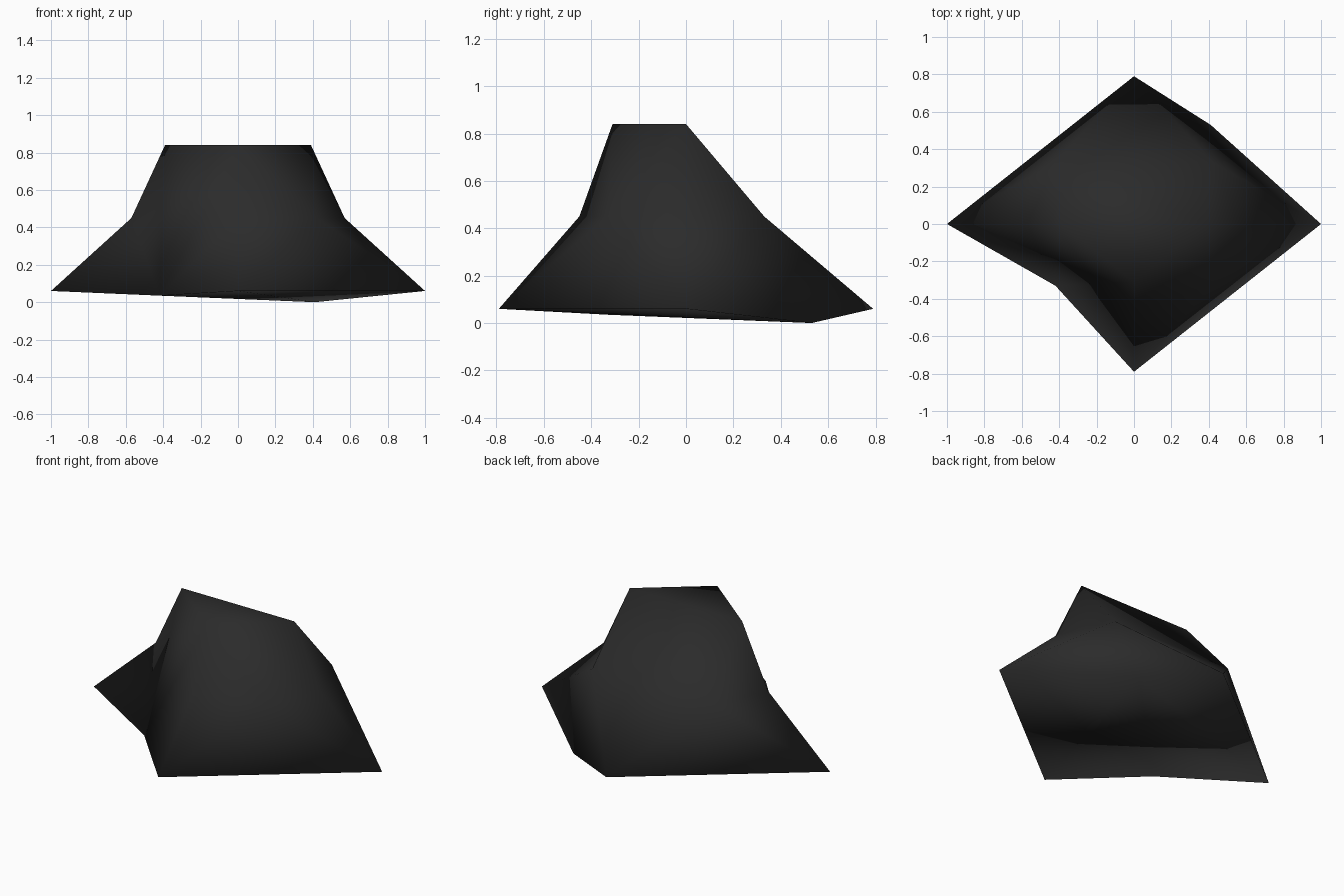
import bpy
import bmesh

if "Cube" in bpy.data.objects:
    bpy.data.objects.remove(bpy.data.objects["Cube"])

# One dark stone colour
stone = bpy.data.materials.new("dark_stone")
stone.diffuse_color = (0.024, 0.024, 0.024, 1)
stone.use_nodes = True
stone.node_tree.nodes["Principled BSDF"].inputs["Base Color"].default_value = stone.diffuse_color

# Matching rings, counter-clockwise from +x; repeated points merge
dent = (-.42, -.33, .035)
base = [(1, 0, .06), (.41, .53, 0), (0, .79, .06), (-1, 0, .06), dent, (0, -.79, .06), (1, 0, .06)]
middle = [(.57, 0, .45), (.42, .33, .45), (-.42, .33, .45), (-.57, 0, .45), dent, (0, -.45, .45), (.42, -.33, .45)]
right, left, front = (.39, 0, .84), (-.39, 0, .84), (0, -.31, .84)
top = [right, right, left, left, left, front, right]

bm = bmesh.new()
verts = {p: bm.verts.new(p) for p in dict.fromkeys(base + middle + top)}


def face(*points):
    unique = list(dict.fromkeys(points))
    if len(unique) > 2:
        bm.faces.new([verts[p] for p in unique])


def bridge(low, high, flipped):
    # Join two rings with triangles, choosing the diagonal per side
    for i in range(len(low)):
        j = (i + 1) % len(low)
        a, b, c, d = low[i], low[j], high[j], high[i]
        if i in flipped:
            face(a, b, c)
            face(a, c, d)
        else:
            face(a, b, d)
            face(b, c, d)


# Flared skirt, upper block and flat cap
bridge(base, middle, {0, 5})
bridge(middle, top, {4})
face(right, left, front)

# Underside, fanned out from the lowest corner
for i in range(2, 6):
    face(base[1], base[i + 1], base[i])

bmesh.ops.recalc_face_normals(bm, faces=bm.faces[:])
for f in bm.faces:
    f.smooth = True

mesh = bpy.data.meshes.new("rock")
bm.to_mesh(mesh)
bm.free()
mesh.materials.append(stone)
rock = bpy.data.objects.new("rock", mesh)
bpy.context.collection.objects.link(rock)
